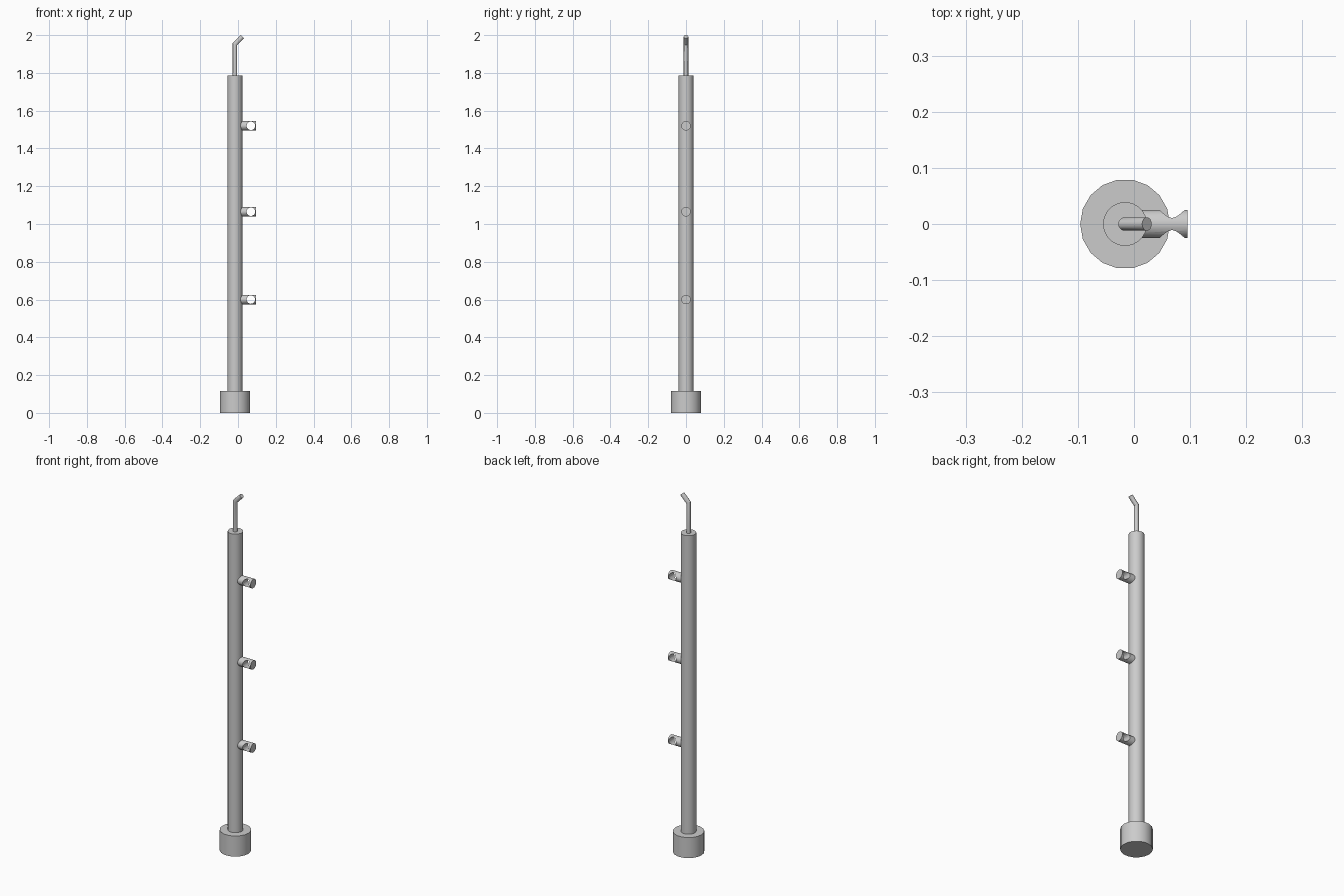
import bpy, bmesh, math
from mathutils import Vector

if "Cube" in bpy.data.objects:
    bpy.data.objects.remove(bpy.data.objects["Cube"])

X = -0.016  # axis of the post


def smooth(ob):
    bpy.ops.object.select_all(action='DESELECT')
    ob.select_set(True)
    bpy.context.view_layer.objects.active = ob
    bpy.ops.object.shade_smooth_by_angle(angle=math.radians(35))


def cylinder(name, a, b, radius, sides):
    a, b = Vector(a), Vector(b)
    bpy.ops.mesh.primitive_cylinder_add(
        vertices=sides, radius=radius, depth=(b - a).length, location=(a + b) / 2,
        rotation=(b - a).to_track_quat('Z', 'Y').to_euler())
    ob = bpy.context.object
    ob.name = name
    return ob


# Base and post
base = cylinder("base", (X, 0, 0), (X, 0, 0.115), 0.08, 18)
base.rotation_euler.z = math.radians(90)  # corner on the x axis
smooth(base)
smooth(cylinder("post", (X, 0, 0.11), (X, 0, 1.785), 0.039, 32))

# Three drilled pegs on the side
for i, z in enumerate((0.60, 1.065, 1.52), 1):
    peg = cylinder(f"peg_{i}", (0.0, 0, z), (0.095, 0, z), 0.025, 24)
    drill = cylinder(f"drill_{i}", (0.068, -0.05, z), (0.068, 0.05, z), 0.0225, 20)
    drill.hide_render = True
    drill.hide_set(True)
    smooth(peg)
    mod = peg.modifiers.new("hole", 'BOOLEAN')
    mod.operation = 'DIFFERENCE'
    mod.solver = 'EXACT'
    mod.object = drill
    bpy.context.view_layer.objects.active = peg
    bpy.ops.object.modifier_move_to_index(modifier="hole", index=0)
    bpy.ops.object.modifier_apply(modifier="hole")
    bpy.data.objects.remove(drill)
    smooth(peg)

# Bent rod on top: mitred round tube through three rings
R, N = 0.012, 16
bm = bmesh.new()
rings = []
for x, z, tilt, stretch in ((X, 1.77, 0, 1),
                            (X, 1.952, 22.5, 1 / math.cos(math.radians(22.5))),
                            (0.023, 1.9915, 45, 1)):
    t = math.radians(tilt)
    ring = []
    for k in range(N):
        a = 2 * math.pi * k / N
        u = R * math.cos(a) * stretch
        ring.append(bm.verts.new((x + u * math.cos(t), R * math.sin(a), z - u * math.sin(t))))
    rings.append(ring)
for lo, hi in zip(rings, rings[1:]):
    for k in range(N):
        j = (k + 1) % N
        bm.faces.new((lo[k], lo[j], hi[j], hi[k]))
bm.faces.new(rings[0][::-1])
bm.faces.new(rings[-1])
mesh = bpy.data.meshes.new("bent_rod")
bm.to_mesh(mesh)
bm.free()
rod = bpy.data.objects.new("bent_rod", mesh)
bpy.context.collection.objects.link(rod)
smooth(rod)
